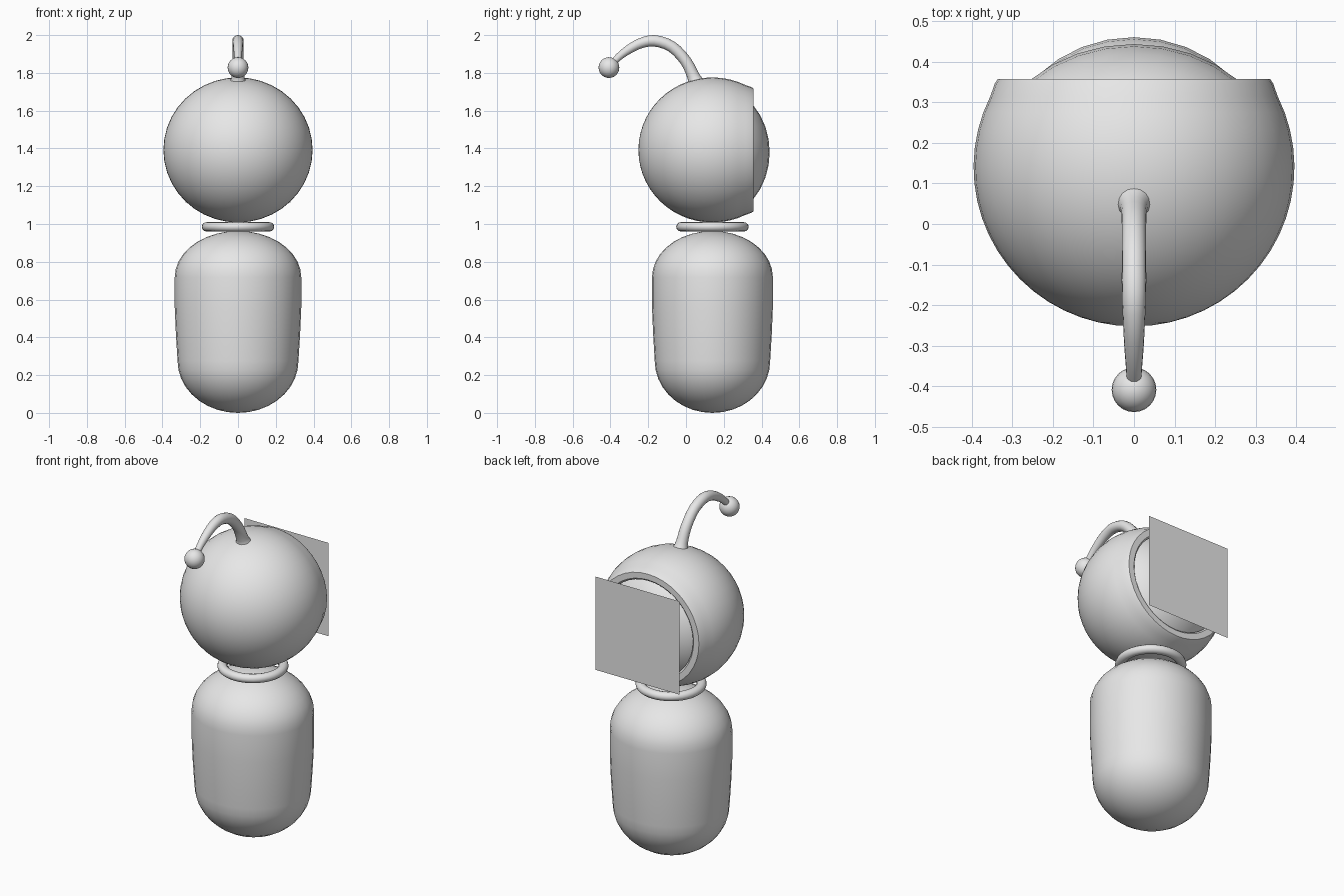
import bpy, bmesh, math
from mathutils import Matrix, Vector

if "Cube" in bpy.data.objects:
    bpy.data.objects.remove(bpy.data.objects["Cube"])

CY = 0.14  # y of the main body axis

grey = bpy.data.materials.new("light_grey")
grey.diffuse_color = (0.8, 0.8, 0.8, 1)
grey.use_nodes = True
grey.node_tree.nodes["Principled BSDF"].inputs["Base Color"].default_value = grey.diffuse_color


def finish(name, bm, angle=40):
    bmesh.ops.remove_doubles(bm, verts=bm.verts, dist=1e-5)
    bmesh.ops.recalc_face_normals(bm, faces=bm.faces)
    mesh = bpy.data.meshes.new(name)
    bm.to_mesh(mesh)
    bm.free()
    ob = bpy.data.objects.new(name, mesh)
    bpy.context.collection.objects.link(ob)
    mesh.materials.append(grey)
    bpy.ops.object.select_all(action='DESELECT')
    ob.select_set(True)
    bpy.context.view_layer.objects.active = ob
    bpy.ops.object.shade_smooth_by_angle(angle=math.radians(angle))
    return ob


def lathe(name, profile, matrix, segments=32, closed=False):
    """Spin (radius, height) points about z, then place the result."""
    bm = bmesh.new()
    vs = [bm.verts.new((r, 0, h)) for r, h in profile]
    pairs = list(zip(vs, vs[1:])) + ([(vs[-1], vs[0])] if closed else [])
    edges = [bm.edges.new(p) for p in pairs]
    bmesh.ops.spin(bm, geom=vs + edges, cent=(0, 0, 0), axis=(0, 0, 1),
                   angle=math.tau, steps=segments, use_duplicate=False)
    bmesh.ops.transform(bm, matrix=matrix, verts=bm.verts)
    return finish(name, bm)


def ball(name, centre, radii, segments=32, rings=16):
    bm = bmesh.new()
    bmesh.ops.create_uvsphere(bm, u_segments=segments, v_segments=rings, radius=1,
                              matrix=Matrix.Translation(centre) @ Matrix.Diagonal((*radii, 1)))
    return finish(name, bm)


def arc(r, h, z, a0, a1, n):
    """Elliptical arc of profile points, angles in degrees from the equator."""
    out = []
    for i in range(n + 1):
        a = math.radians(a0 + (a1 - a0) * i / n)
        out.append((max(r * math.cos(a), 0), z + h * math.sin(a)))
    return out


# Capsule body, slightly tapered towards the bottom
body = arc(0.32, 0.275, 0.275, -90, 0, 9) + [(0.329, 0.42), (0.335, 0.56)] \
    + arc(0.335, 0.245, 0.718, 0, 90, 9)
lathe("body", body, Matrix.Translation((0, CY, 0)) @ Matrix.Diagonal((1, 0.955, 1, 1)))

# Neck ring
ring = [(0.165 + 0.027 * math.cos(a), 0.985 + 0.025 * math.sin(a))
        for a in (math.tau * i / 12 for i in range(12))]
lathe("neck_ring", ring, Matrix.Translation((0, CY, 0)), 40, closed=True)

# Hollow head shell, open at the back with a thick rim
cut = math.degrees(math.asin(0.175 / 0.392))
shell = arc(0.395, 0.392, 0, -90, cut, 18) \
    + [(0.343, 0.205), (0.335, 0.217), (0.30, 0.217), (0.29, 0.208), (0.29, 0.195)] \
    + arc(0.372, 0.365, 0, 28, -90, 14)
lathe("head_shell", shell, Matrix.Translation((0, CY, 1.392))
      @ Matrix.Diagonal((1, 1, 0.972, 1)) @ Matrix.Rotation(-math.pi / 2, 4, 'X'), 40)

# Rounded core inside the shell, bulging from the opening
ball("head_core", (0, CY, 1.38), (0.362, 0.303, 0.355))

# Flat square panel behind the head
bm = bmesh.new()
bmesh.ops.create_grid(bm, x_segments=1, y_segments=1, size=0.277,
                      matrix=Matrix.Translation((0, 0.455, 1.39))
                      @ Matrix.Rotation(-math.pi / 2, 4, 'X'))
finish("back_panel", bm)

# Curved antenna, tapering from a flared foot to the tip
path = [(0.05, 1.755, 0.042), (0.038, 1.785, 0.033), (-0.003, 1.865, 0.030),
        (-0.077, 1.940, 0.030), (-0.167, 1.970, 0.030), (-0.24, 1.957, 0.027),
        (-0.30, 1.926, 0.024), (-0.352, 1.888, 0.020), (-0.40, 1.84, 0.017)]


def smooth(i, t):
    """Catmull-Rom point on the path."""
    p = [Vector(path[min(max(i + k, 0), len(path) - 1)]) for k in (-1, 0, 1, 2)]
    return 0.5 * (2 * p[1] + (p[2] - p[0]) * t + (2 * p[0] - 5 * p[1] + 4 * p[2] - p[3]) * t * t
                  + (3 * p[1] - p[0] - 3 * p[2] + p[3]) * t ** 3)


pts = [smooth(i, t / 3) for i in range(len(path) - 1) for t in range(3)] + [Vector(path[-1])]
bm = bmesh.new()
loops = []
for i, (y, z, r) in enumerate(pts):
    d = (pts[min(i + 1, len(pts) - 1)] - pts[max(i - 1, 0)]).xy.normalized()
    side = Vector((0, -d.y, d.x))
    loops.append([bm.verts.new(Vector((0, y, z)) + r * (math.cos(a) * Vector((1, 0, 0))
                  + math.sin(a) * side)) for a in (math.tau * k / 16 for k in range(16))])
for a, b in zip(loops, loops[1:]):
    for k in range(16):
        bm.faces.new((a[k], a[k - 1], b[k - 1], b[k]))
bm.faces.new(loops[0])
bm.faces.new(loops[-1])
finish("antenna", bm)
ball("antenna_ball", (0, -0.408, 1.828), (0.055, 0.055, 0.055), 24, 12)
